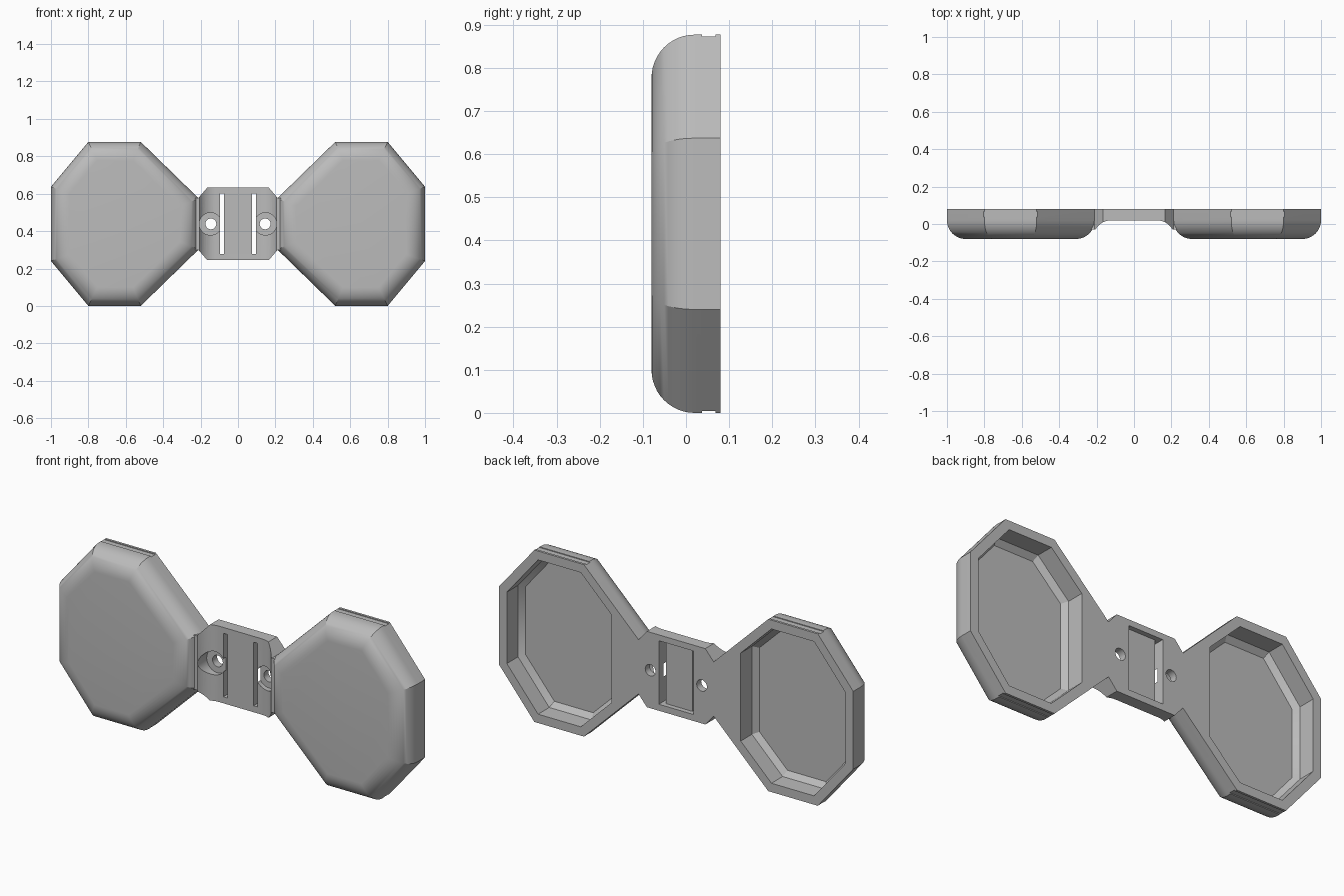
import bpy, bmesh, math
from mathutils import Vector

cube = bpy.data.objects.get("Cube")
if cube:
    bpy.data.objects.remove(cube)

grey = bpy.data.materials.new("plain grey")
grey.use_nodes = True
grey.diffuse_color = (0.5, 0.5, 0.5, 1)
grey.node_tree.nodes["Principled BSDF"].inputs["Base Color"].default_value = (0.5, 0.5, 0.5, 1)

TOP, BACK, SKIN, R = 0.877, 0.08, 0.02, 0.1
MID = TOP / 2


def loft(name, rings):
    """Closed solid through rings of 3D points with the same count."""
    bm = bmesh.new()
    loops = [[bm.verts.new(p) for p in ring] for ring in rings]
    n = len(loops[0])
    for a, b in zip(loops, loops[1:]):
        for i in range(n):
            j = (i + 1) % n
            bm.faces.new((a[i], a[j], b[j], b[i]))
    bm.faces.new(loops[0])
    bm.faces.new(loops[-1])
    bmesh.ops.recalc_face_normals(bm, faces=bm.faces)
    mesh = bpy.data.meshes.new(name)
    bm.to_mesh(mesh)
    bm.free()
    mesh.materials.append(grey)
    ob = bpy.data.objects.new(name, mesh)
    bpy.context.collection.objects.link(ob)
    return ob


def layer(points, y, side=1):
    return [(x * side, y, z) for x, z in points]


def box(name, x0, x1, y0, y1, z0, z1):
    pts = [(x0, z0), (x1, z0), (x1, z1), (x0, z1)]
    return loft(name, [layer(pts, y0), layer(pts, y1)])


def cylinder(name, x, z, r, y0, y1):
    pts = [(x + r * math.cos(math.tau * i / 32), z + r * math.sin(math.tau * i / 32))
           for i in range(32)]
    return loft(name, [layer(pts, y0), layer(pts, y1)])


def inset(points, d):
    """Offset a counter-clockwise outline inward with mitred corners."""
    out = []
    for i, p in enumerate(points):
        p = Vector(p)
        e1 = (p - Vector(points[i - 1])).normalized()
        e2 = (Vector(points[(i + 1) % len(points)]) - p).normalized()
        n1, n2 = Vector((-e1.y, e1.x)), Vector((-e2.y, e2.x))
        out.append(tuple(p + (n1 + n2) * d / (1 + n1.dot(n2))))
    return out


def combine(target, tool, operation):
    mod = target.modifiers.new(operation, 'BOOLEAN')
    mod.operation, mod.solver, mod.object = operation, 'EXACT', tool
    with bpy.context.temp_override(object=target, active_object=target):
        bpy.ops.object.modifier_apply(modifier=mod.name)
    bpy.data.objects.remove(tool)


# Centre plate with a curved front that sweeps into both pods
curve = [(0.12 + R * math.sin(t), -0.08 + R * math.cos(t))
         for t in (math.radians(60 * i / 8) for i in range(9))]
half = curve + [(0.25, -0.03), (0.25, BACK)]
profile = [(-x, y) for x, y in reversed(half)] + half
frame = loft("frame", [[(x, y, z) for x, y in profile] for z in (0.2, 0.68)])
right = [(0.165, 0.245), (0.212, 0.3), (0.26, 0.3)]
right += [(x, TOP - z) for x, z in reversed(right)]
outline = right + [(-x, z) for x, z in reversed(right)]
combine(frame, loft("plate_outline", [layer(outline, -0.2), layer(outline, 0.2)]), 'INTERSECT')

# Eight-sided pods with rounded fronts
lower = [(0.21, 0.302), (0.52, 0), (0.8, 0), (1, 0.24)]
pod = lower + [(x, TOP - z) for x, z in reversed(lower)]
steps = [math.radians(90 * i / 12) for i in range(13)]
for side in (1, -1):
    rings = [layer(pod, BACK, side)]
    rings += [layer(inset(pod, R * (1 - math.cos(t))), SKIN - R * math.sin(t), side) for t in steps]
    combine(frame, loft("pod", rings), 'UNION')

# Hollow the pods from behind, with a bevel around each floor
rim = inset(pod, 0.045)
slope = (rim[1][1] - rim[0][1]) / (rim[1][0] - rim[0][0])
edge_z = rim[0][1] + slope * (0.365 - rim[0][0])
rim[0], rim[-1] = (0.365, edge_z), (0.365, TOP - edge_z)
for side in (1, -1):
    cavity = [layer(rim, 0.12, side), layer(rim, -0.01, side),
              layer(inset(rim, 0.025), -0.035, side)]
    combine(frame, loft("cavity", cavity), 'DIFFERENCE')

    # Shallow grooves on the top and bottom edges
    xs = sorted((0.51 * side, 0.81 * side))
    for z in (0, TOP):
        combine(frame, box("groove", *xs, 0.037, 0.068, z - 0.004, z + 0.004), 'DIFFERENCE')

# Shallow strap recess on the back of the plate
combine(frame, box("recess", -0.097, 0.097, 0.055, 0.12, 0.278, 0.602), 'DIFFERENCE')

# Strap slots and countersunk screw holes
for side in (1, -1):
    xs = sorted((0.074 * side, 0.097 * side))
    combine(frame, box("slot", *xs, -0.1, 0.12, 0.278, 0.602), 'DIFFERENCE')
    combine(frame, cylinder("hole", 0.145 * side, MID, 0.029, -0.1, 0.12), 'DIFFERENCE')
    combine(frame, cylinder("counterbore", 0.147 * side, MID, 0.06, -0.1, 0.043), 'DIFFERENCE')

bpy.ops.object.select_all(action='DESELECT')
frame.select_set(True)
bpy.context.view_layer.objects.active = frame
bpy.ops.object.shade_smooth_by_angle(angle=math.radians(28))
